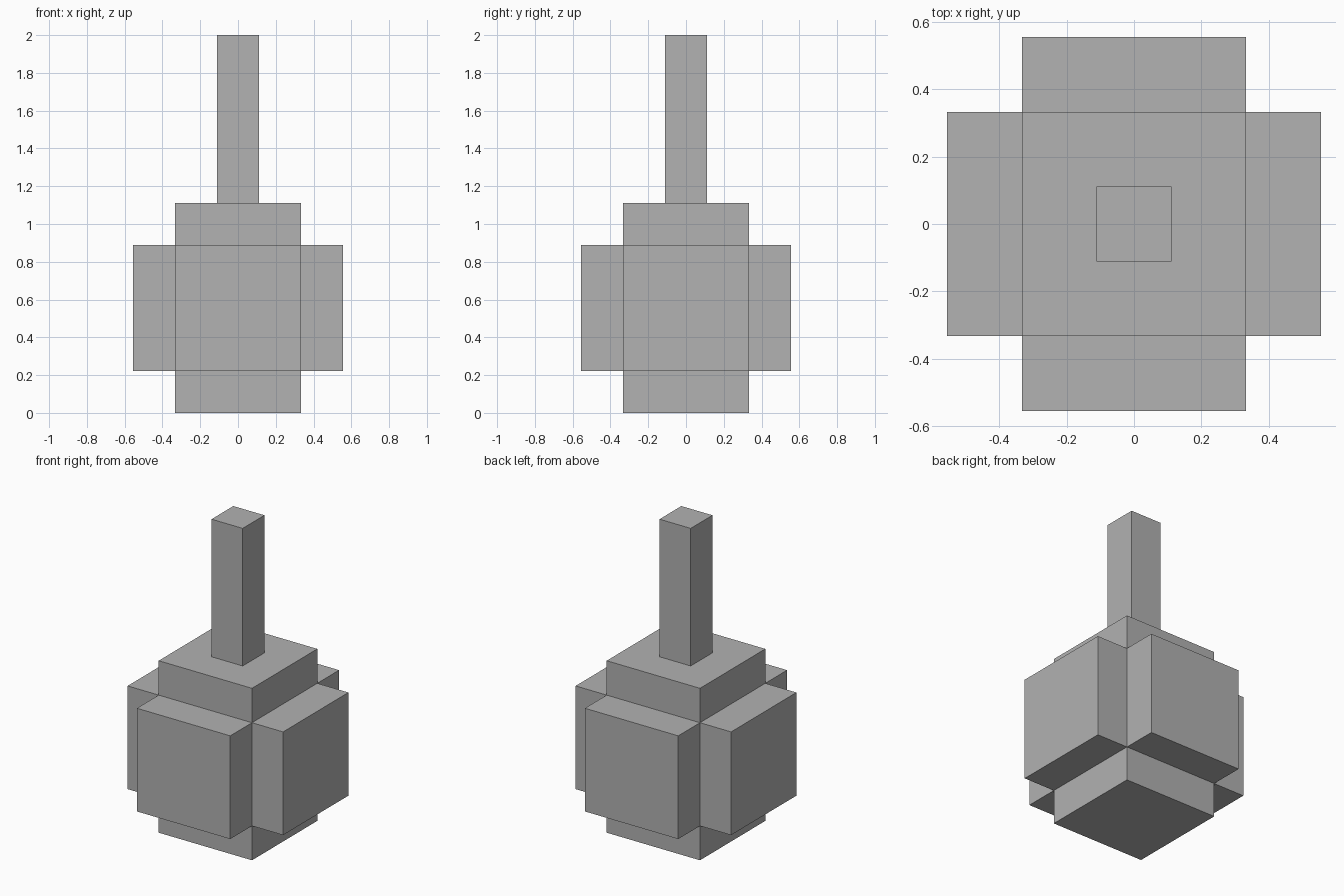
import bpy
from mathutils import Vector

if "Cube" in bpy.data.objects:
    bpy.data.objects.remove(bpy.data.objects["Cube"], do_unlink=True)

U = 2 / 9  # the model is laid out on a block grid, nine blocks tall

grey = bpy.data.materials.new("plain grey")
grey.use_nodes = True
colour = (0.445, 0.445, 0.445, 1)
grey.diffuse_color = colour
grey.node_tree.nodes["Principled BSDF"].inputs["Base Color"].default_value = colour


def block(name, size, centre):
    """Add a box, with size and centre given in grid blocks."""
    bpy.ops.mesh.primitive_cube_add(size=1, location=Vector(centre) * U)
    obj = bpy.context.object
    obj.name = name
    obj.scale = Vector(size) * U
    bpy.ops.object.transform_apply(location=False, rotation=False, scale=True)
    obj.data.materials.append(grey)
    return obj


# Central body and the tall post on top
block("body_core", (3, 3, 5), (0, 0, 2.5))
block("top_post", (1, 1, 4), (0, 0, 7))

# Raised panels on the four sides
for name, x, y in (("left", 1, 0), ("right", -1, 0), ("back", 0, 1), ("front", 0, -1)):
    size = (1, 3, 3) if x else (3, 1, 3)
    block(name + "_panel", size, (2 * x, 2 * y, 2.5))
